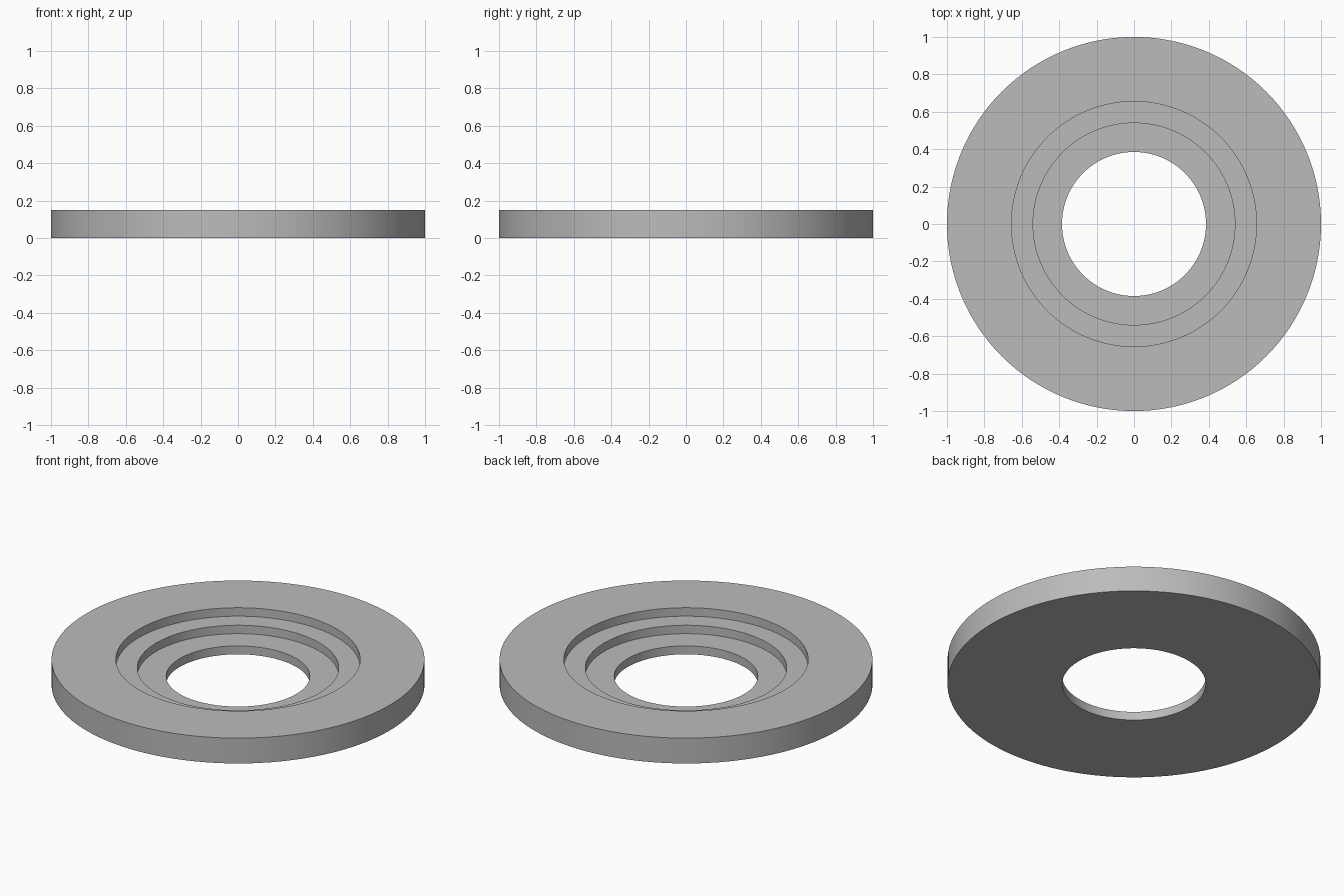
import bpy
import bmesh
from math import cos, sin, tau, radians

cube = bpy.data.objects.get("Cube")
if cube:
    bpy.data.objects.remove(cube, do_unlink=True)

SEGMENTS = 128
STEP = 0.05

# Plain grey finish
grey = bpy.data.materials.new("plain_grey")
grey.use_nodes = True
colour = (0.5, 0.5, 0.5, 1)
grey.diffuse_color = colour
grey.node_tree.nodes["Principled BSDF"].inputs["Base Color"].default_value = colour

# Closed cross-section (radius, height): flat base, outer wall, two ledges, bore
profile = [(0.385, 0), (1, 0), (1, 3 * STEP), (0.655, 3 * STEP),
           (0.655, 2 * STEP), (0.54, 2 * STEP), (0.54, STEP), (0.385, STEP)]

# Sweep the cross-section around the vertical axis
bm = bmesh.new()
rings = [[bm.verts.new((r * cos(tau * i / SEGMENTS), r * sin(tau * i / SEGMENTS), z))
          for i in range(SEGMENTS)] for r, z in profile]
for k, lower in enumerate(rings):
    upper = rings[(k + 1) % len(rings)]
    for i in range(SEGMENTS):
        j = (i + 1) % SEGMENTS
        bm.faces.new((lower[i], lower[j], upper[j], upper[i]))
bmesh.ops.recalc_face_normals(bm, faces=bm.faces)

mesh = bpy.data.meshes.new("stepped_ring")
bm.to_mesh(mesh)
bm.free()
mesh.materials.append(grey)
ring = bpy.data.objects.new("stepped_ring", mesh)
bpy.context.collection.objects.link(ring)

# Smooth round walls with crisp rims
bpy.ops.object.select_all(action="DESELECT")
ring.select_set(True)
bpy.context.view_layer.objects.active = ring
bpy.ops.object.shade_smooth_by_angle(angle=radians(30))
